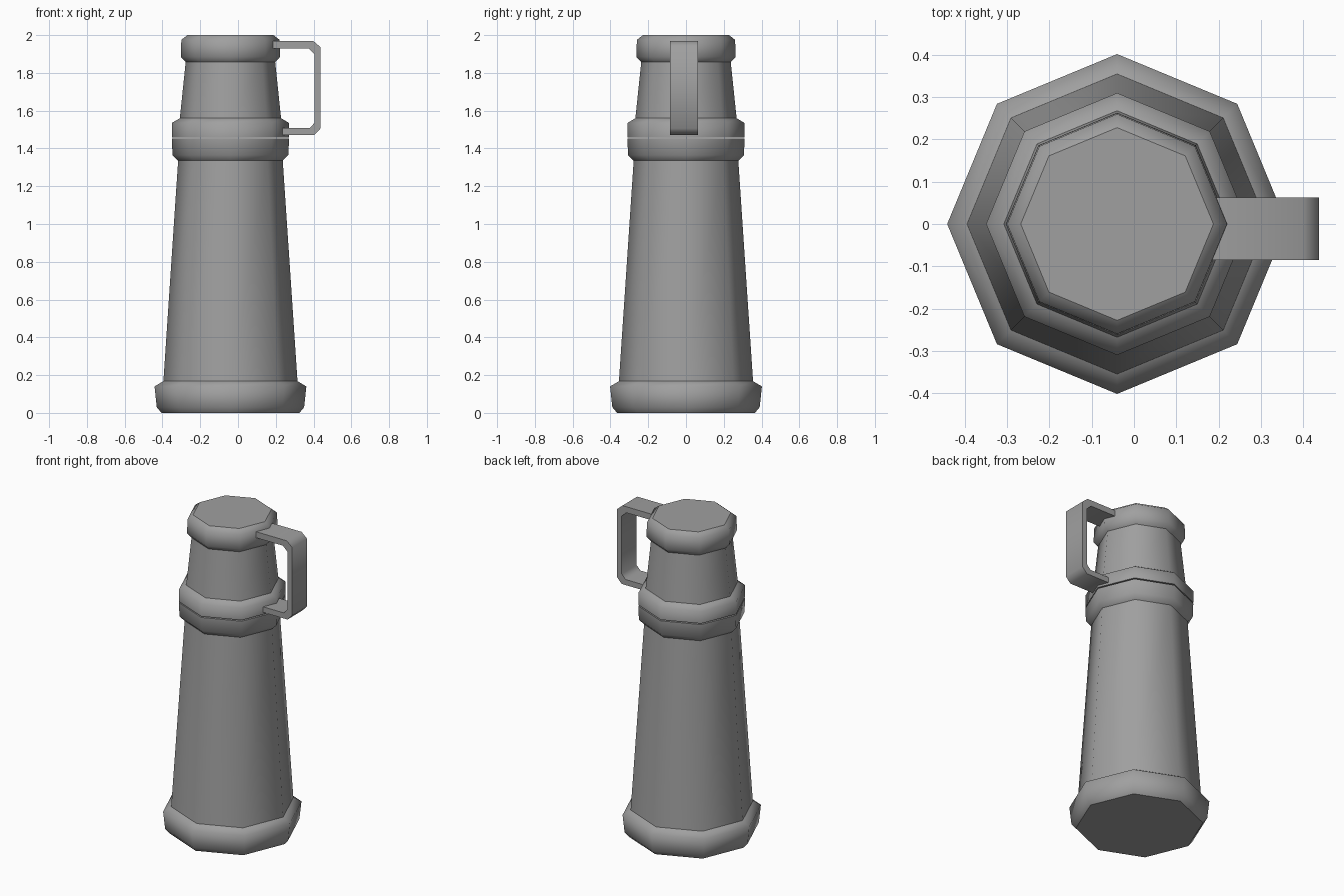
import bpy, bmesh, math

if "Cube" in bpy.data.objects:
    bpy.data.objects.remove(bpy.data.objects["Cube"], do_unlink=True)

SIDES = 8
AXIS_X = -0.04

grey = bpy.data.materials.new("mid_grey")
grey.use_nodes = True
colour = (0.35, 0.35, 0.35, 1)
grey.diffuse_color = colour
grey.node_tree.nodes["Principled BSDF"].inputs["Base Color"].default_value = colour


def finish(name, bm):
    mesh = bpy.data.meshes.new(name)
    bm.to_mesh(mesh)
    bm.free()
    mesh.materials.append(grey)
    obj = bpy.data.objects.new(name, mesh)
    bpy.context.collection.objects.link(obj)
    return obj


def turned(name, profile, bottom=False, top=False):
    """Octagonal turned part from (radius, height) pairs, smooth with crisp caps."""
    bm = bmesh.new()
    rings = []
    for r, z in profile:
        angles = [math.tau * i / SIDES for i in range(SIDES)]
        rings.append([bm.verts.new((AXIS_X + r * math.cos(a), r * math.sin(a), z))
                      for a in angles])
    for low, high in zip(rings, rings[1:]):
        for i in range(SIDES):
            j = (i + 1) % SIDES
            bm.faces.new((low[i], low[j], high[j], high[i])).smooth = True
    caps = []
    if bottom:
        caps.append(bm.faces.new(rings[0][::-1]))
    if top:
        caps.append(bm.faces.new(rings[-1]))
    for cap in caps:
        for edge in cap.edges:
            edge.smooth = False
    return finish(name, bm)


# Flask: foot, tapering body and collar
turned("base", [(0.365, 0), (0.39, 0.03), (0.402, 0.14), (0.355, 0.168)], bottom=True)
turned("body", [(0.355, 0.168), (0.277, 1.335)])
turned("body_collar", [(0.277, 1.335), (0.307, 1.365), (0.31, 1.452)], top=True)

# Cup lid, parted from the flask by a thin gap
turned("lid_collar", [(0.31, 1.459), (0.31, 1.535), (0.268, 1.56)], bottom=True)
turned("lid_body", [(0.268, 1.56), (0.237, 1.857)])
turned("lid_cap", [(0.237, 1.857), (0.263, 1.885), (0.26, 1.975), (0.228, 2.0)], top=True)

# Handle: chamfered strap, outer and inner outlines in x and z
outer = [(0.18, 1.968), (0.40, 1.968), (0.438, 1.935),
         (0.438, 1.507), (0.405, 1.472), (0.23, 1.472)]
inner = [(0.18, 1.93), (0.373, 1.93), (0.405, 1.90),
         (0.405, 1.535), (0.378, 1.507), (0.23, 1.507)]
bm = bmesh.new()
strips = [[bm.verts.new((x, y, z)) for x, z in line]
          for y in (-0.085, 0.063) for line in (outer, inner)]
front_out, front_in, back_out, back_in = strips
loop = [front_out, front_in, back_in, back_out]
for k in range(4):
    a, b = loop[k], loop[(k + 1) % 4]
    for i in range(len(outer) - 1):
        bm.faces.new((a[i], a[i + 1], b[i + 1], b[i]))
for end in (0, -1):
    bm.faces.new([strip[end] for strip in loop])
bmesh.ops.recalc_face_normals(bm, faces=bm.faces)
handle = finish("handle", bm)
bpy.ops.object.select_all(action="DESELECT")
handle.select_set(True)
bpy.context.view_layer.objects.active = handle
bpy.ops.object.shade_smooth_by_angle(angle=math.radians(55))
